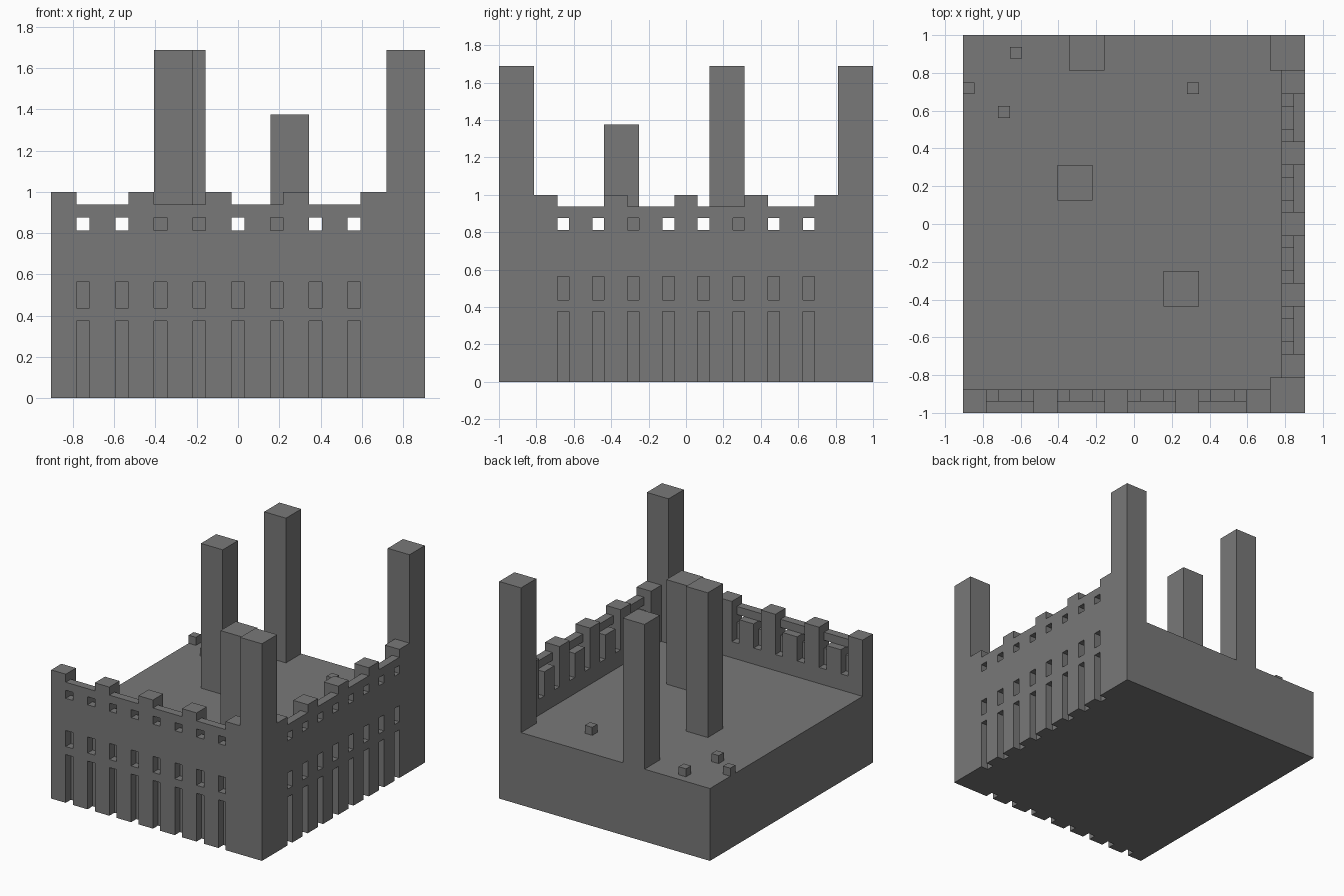
import bpy, bmesh
from mathutils import Matrix, Vector

cube = bpy.data.objects.get("Cube")
if cube:
    bpy.data.objects.remove(cube, do_unlink=True)

U = 1 / 16                      # one building block
SIZE_X, SIZE_Y = 29, 32         # footprint in blocks
FLOOR, WALL_TOP, TOWER_TOP = 9, 16, 27

stone = bpy.data.materials.new("grey stone")
stone.use_nodes = True
colour = (0.19, 0.19, 0.19, 1)
stone.diffuse_color = colour
stone.node_tree.nodes["Principled BSDF"].inputs["Base Color"].default_value = colour


def blocks(name, boxes):
    """One object from boxes given as (low corner, high corner) in blocks."""
    bm = bmesh.new()
    shift = Vector((SIZE_X / 2, SIZE_Y / 2, 0))
    for low, high in boxes:
        low, high = Vector(low), Vector(high)
        place = Matrix.Translation(((low + high) / 2 - shift) * U)
        scale = Matrix.Diagonal((*((high - low) * U), 1))
        bmesh.ops.create_cube(bm, size=1, matrix=place @ scale)
    mesh = bpy.data.meshes.new(name)
    bm.to_mesh(mesh)
    bm.free()
    mesh.materials.append(stone)
    obj = bpy.data.objects.new(name, mesh)
    bpy.context.collection.objects.link(obj)
    return obj


def wall_boxes(along, depth, height):
    """The same box in the front wall and in the side wall."""
    (a0, a1), (d0, d1), (z0, z1) = along, depth, height
    return [((a0, d0, z0), (a1, d1, z1)),
            ((SIZE_X - d1, a0 + 3, z0), (SIZE_X - d0, a1 + 3, z1))]


# Courtyard and the sockets of the two corner towers
OVER = WALL_TOP + 1
cuts = [((-1, 2, FLOOR), (27, SIZE_Y + 1, OVER)),
        ((26, -1, FLOOR), (SIZE_X + 1, 3, OVER)),
        ((26, 29, FLOOR), (SIZE_X + 1, SIZE_Y + 1, OVER))]

# Crenels, each with a stepped inner ledge
for a in range(2, 24, 6):
    cuts += wall_boxes((a, a + 4), (-1, 1.5), (15, OVER))
    cuts += wall_boxes((a, a + 4), (1, 2.5), (14, OVER))

# Door niches, window niches, loopholes and the slots behind them
for a in range(2, 24, 3):
    span = (a, a + 1)
    cuts += wall_boxes(span, (-1, 1), (-1, 6))
    cuts += wall_boxes(span, (-1, 1), (7, 9))
    cuts += wall_boxes(span, (-1, 1.5), (13, 14))
    cuts += wall_boxes(span, (1, 2.5), (11, OVER))

# Base and battlements, carved from one block
castle = blocks("base_and_walls", [((0, 0, 0), (SIZE_X, SIZE_Y, WALL_TOP))])
cutter = blocks("wall_cutter", cuts)
cutter.hide_render = True
carve = castle.modifiers.new("carve", "BOOLEAN")
carve.operation = "DIFFERENCE"
carve.solver = "EXACT"
carve.use_self = True
carve.object = cutter
bpy.context.view_layer.objects.active = castle
bpy.ops.object.modifier_apply(modifier=carve.name)
bpy.data.objects.remove(cutter, do_unlink=True)

# Square towers
towers = {
    "front_corner_tower": (26, 0, TOWER_TOP),
    "back_corner_tower": (26, 29, TOWER_TOP),
    "back_edge_tower": (9, 29, TOWER_TOP),
    "courtyard_tall_tower": (8, 18, TOWER_TOP),
    "courtyard_short_tower": (17, 9, 22),
}
for name, (x, y, top) in towers.items():
    blocks(name, [((x, y, FLOOR), (x + 3, y + 3, top))])

# Loose stones on the courtyard floor
for n, (x, y) in enumerate([(4, 30), (0, 27), (3, 25), (19, 27)], 1):
    blocks(f"loose_stone_{n}", [((x, y, FLOOR), (x + 1, y + 1, FLOOR + 1))])
